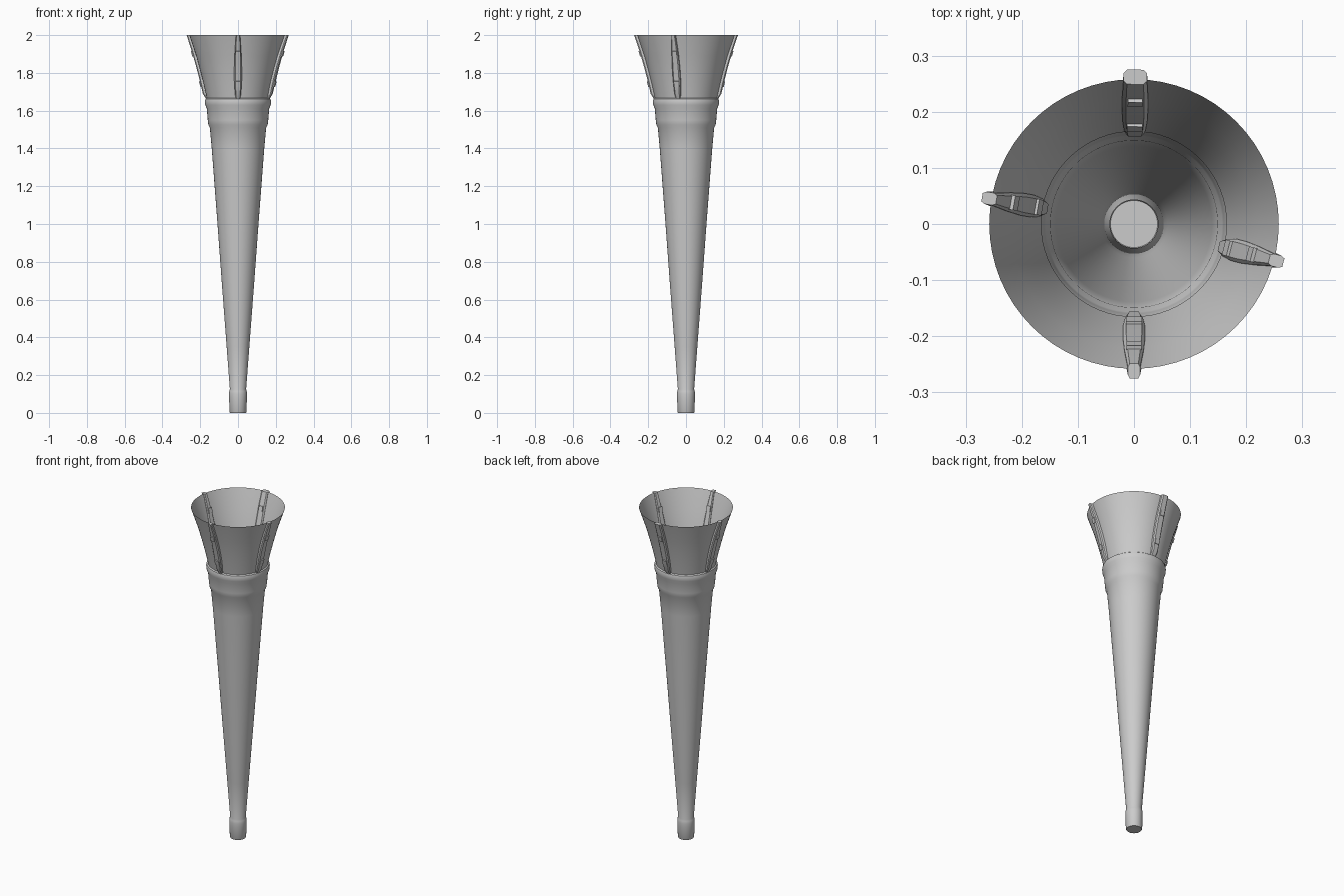
import bpy, bmesh, math
from mathutils import Matrix

if "Cube" in bpy.data.objects:
    bpy.data.objects.remove(bpy.data.objects["Cube"])

SEG = 64


def make_object(name, bm, angle=40):
    bmesh.ops.recalc_face_normals(bm, faces=bm.faces)
    me = bpy.data.meshes.new(name)
    bm.to_mesh(me)
    bm.free()
    ob = bpy.data.objects.new(name, me)
    bpy.context.collection.objects.link(ob)
    bpy.ops.object.select_all(action='DESELECT')
    ob.select_set(True)
    bpy.context.view_layer.objects.active = ob
    bpy.ops.object.shade_smooth_by_angle(angle=math.radians(angle))
    return ob


def lathe(name, profile, cap_bottom=False):
    bm = bmesh.new()
    rings = []
    for r, z in profile:
        rings.append([bm.verts.new((r * math.cos(2 * math.pi * i / SEG),
                                    r * math.sin(2 * math.pi * i / SEG), z))
                      for i in range(SEG)])
    for a, b in zip(rings, rings[1:]):
        for i in range(SEG):
            j = (i + 1) % SEG
            bm.faces.new((a[i], a[j], b[j], b[i]))
    if cap_bottom:
        bm.faces.new(rings[0])
    return make_object(name, bm)


# Tapered handle with a small pommel and rounded collar
lathe("handle", [
    (0.042, 0.0), (0.045, 0.006), (0.047, 0.08), (0.048, 0.10), (0.046, 0.115),
    (0.043, 0.125), (0.06, 0.35), (0.085, 0.68), (0.11, 1.02), (0.139, 1.40),
    (0.149, 1.51), (0.157, 1.525), (0.160, 1.55), (0.165, 1.61),
    (0.173, 1.63), (0.175, 1.65), (0.172, 1.662), (0.165, 1.667)], True)

# Open flared cup
CUP = [(0.165, 1.667), (0.180, 1.735), (0.199, 1.81), (0.221, 1.89), (0.258, 2.0)]
lathe("flared_cup", CUP)


def cup_radius(z):
    for (r0, z0), (r1, z1) in zip(CUP, CUP[1:]):
        if z <= z1:
            return r0 + (r1 - r0) * (z - z0) / (z1 - z0)
    return CUP[-1][0]


def rib(name, degrees, widths):
    # Bevelled strap through the cup wall; local x is radial
    bm = bmesh.new()
    levels = (1.66, 1.69, 1.76, 1.83, 1.91, 2.0)
    prev = None
    for z, w in zip(levels, widths):
        c = cup_radius(max(z, 1.667))
        a, b = c - 0.009, c + (0.004 if z < 1.67 else 0.017)
        pts = [(a, -w * 0.7), (a + 0.006, -w), (b - 0.006, -w), (b, -w * 0.7),
               (b, w * 0.7), (b - 0.006, w), (a + 0.006, w), (a, w * 0.7)]
        ring = [bm.verts.new((x, y, z)) for x, y in pts]
        if prev:
            for i in range(8):
                j = (i + 1) % 8
                bm.faces.new((prev[i], prev[j], ring[j], ring[i]))
        else:
            bm.faces.new(ring)
        prev = ring
    bm.faces.new(prev)
    # Two small clips wrapped over each strap
    for z, w in ((1.745, 0.014), (1.905, 0.013)):
        m = (Matrix.Translation((cup_radius(z) + 0.004, 0, z))
             @ Matrix.Rotation(math.radians(16), 4, 'Y')
             @ Matrix.Diagonal((0.036, 2 * w, 0.03, 1)))
        bmesh.ops.create_cube(bm, size=1, matrix=m)
    bmesh.ops.rotate(bm, verts=bm.verts, cent=(0, 0, 0),
                     matrix=Matrix.Rotation(math.radians(degrees), 3, 'Z'))
    make_object(name, bm, 30)


# Four straps around the cup
narrow = (0.012, 0.016, 0.020, 0.020, 0.017, 0.011)
rib("front_rib", 270, narrow)
rib("back_rib", 89.5, (0.017, 0.019, 0.022, 0.023, 0.023, 0.021))
rib("left_rib", 170, narrow)
rib("right_rib", -14.5, narrow)
